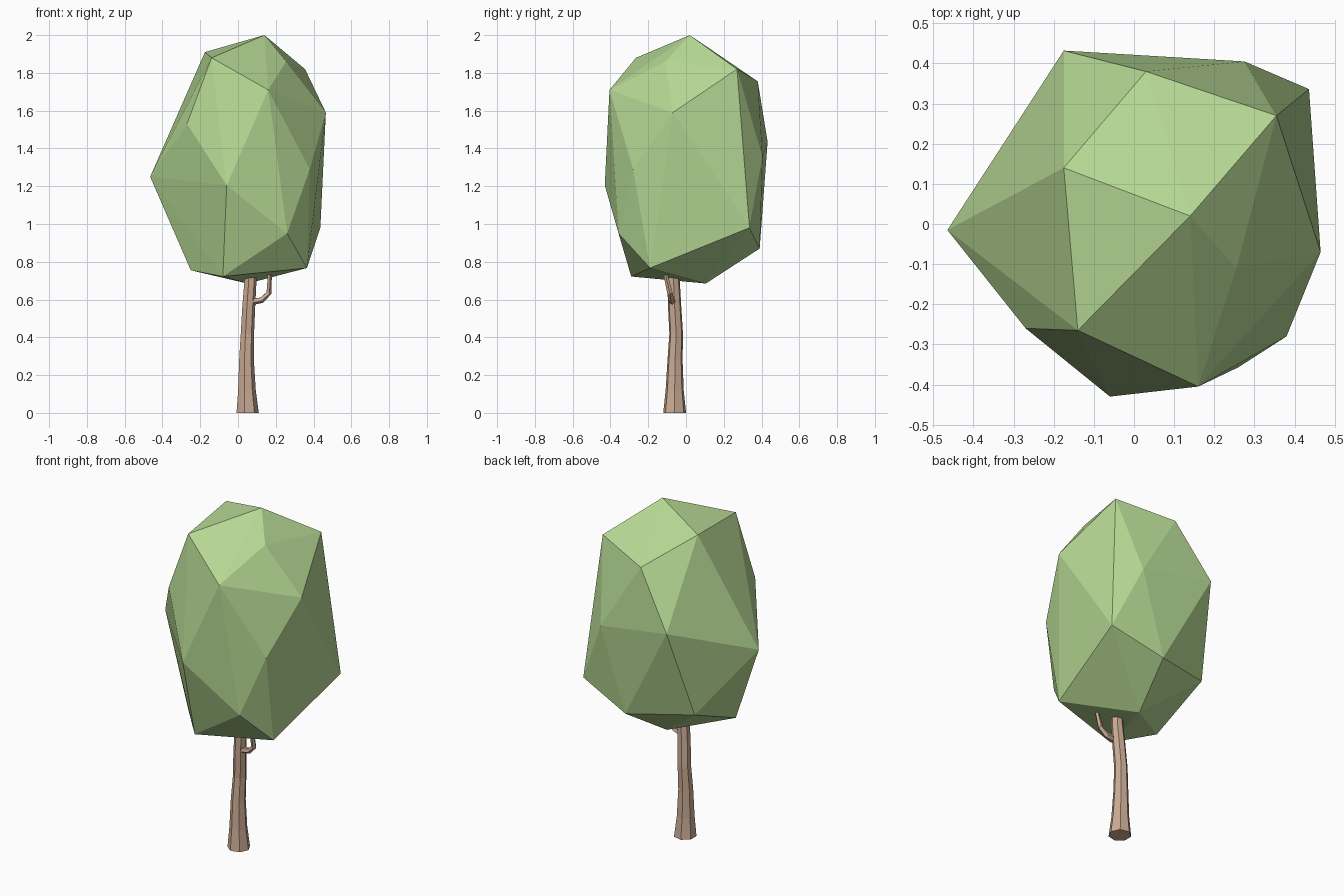
import bpy, bmesh
from math import cos, sin, tau
from mathutils import Vector

if "Cube" in bpy.data.objects:
    bpy.data.objects.remove(bpy.data.objects["Cube"])


def material(name, rgb):
    m = bpy.data.materials.new(name)
    m.diffuse_color = (*rgb, 1)
    m.use_nodes = True
    m.node_tree.nodes["Principled BSDF"].inputs["Base Color"].default_value = m.diffuse_color
    return m


def make_object(name, bm, mat):
    bmesh.ops.recalc_face_normals(bm, faces=bm.faces[:])
    me = bpy.data.meshes.new(name)
    bm.to_mesh(me)
    bm.free()
    ob = bpy.data.objects.new(name, me)
    me.materials.append(mat)
    bpy.context.collection.objects.link(ob)
    return ob


def tube(name, path, sides, mat, level_ends=False):
    """Faceted tapering tube along (x, y, z, radius) stations."""
    bm = bmesh.new()
    pts = [Vector(p[:3]) for p in path]
    rings = []
    for i, p in enumerate(pts):
        d = pts[min(i + 1, len(pts) - 1)] - pts[max(i - 1, 0)]
        if level_ends:
            d = Vector((0, 0, 1))
        u = Vector((0, 1, 0)).cross(d).normalized()
        v = d.cross(u).normalized()
        r = path[i][3]
        rings.append([bm.verts.new(p + r * (u * cos(tau * k / sides) + v * sin(tau * k / sides)))
                      for k in range(sides)])
    for a, b in zip(rings, rings[1:]):
        for k in range(sides):
            n = (k + 1) % sides
            bm.faces.new((a[k], a[n], b[n], b[k]))
    bm.faces.new(rings[0])
    bm.faces.new(rings[-1])
    return make_object(name, bm, mat)


leaf = material("leaf_green", (0.46, 0.68, 0.29))
bark = material("bark_brown", (0.60, 0.41, 0.30))

# Crown: faceted hull around irregular corner points
corners = dict(
    A=(.14, .02, 2.0), B=(-.175, .14, 1.91), C=(-.14, -.265, 1.88), D=(.255, -.11, 1.86),
    E=(.355, .27, 1.82), F=(.465, -.07, 1.59), G=(.16, -.405, 1.71), H=(-.27, -.26, 1.53),
    I=(-.465, -.015, 1.25), J=(-.06, -.43, 1.205), K=(.38, -.28, 1.29), L=(.436, .336, .98),
    M=(-.25, -.108, .755), N=(-.08, -.29, .722), O=(.26, -.357, .95), P=(.365, -.19, .767),
    Q=(.05, .105, .685), R=(.275, .405, 1.355), S=(.03, .38, 1.755), T=(-.175, .432, 1.435),
    U=(.123, .39, .87), V=(-.246, .27, .915))
bm = bmesh.new()
verts = {n: bm.verts.new(c) for n, c in corners.items()}
bmesh.ops.convex_hull(bm, input=bm.verts[:])

# Turn edges where the crown dents inwards or folds the other way
for pair in ("KR", "HM", "JN", "GK", "BI", "KO", "TV"):
    a, b = (verts[n] for n in pair)
    if not (a.is_valid and b.is_valid) or bm.edges.get((a, b)):
        continue
    for e in bm.edges:
        opposite = {v for f in e.link_faces for v in f.verts} - set(e.verts)
        if opposite == {a, b}:
            bmesh.ops.rotate_edges(bm, edges=[e], use_ccw=True)
            break
make_object("crown", bm, leaf)

# Trunk: slightly bent, flared at the foot
tube("trunk", [(.048, -.06, 0, .062), (.045, -.06, .12, .049), (.043, -.058, .28, .041),
               (.048, -.052, .42, .037), (.055, -.06, .56, .036), (.063, -.065, .68, .034),
               (.066, -.065, .80, .031)], 7, bark, level_ends=True)

# Branch: leaves the trunk sideways and turns up into the crown
tube("branch", [(.05, -.068, .585, .018), (.125, -.078, .598, .017), (.163, -.085, .635, .015),
                (.167, -.105, .72, .012), (.167, -.11, .80, .010)], 5, bark)
